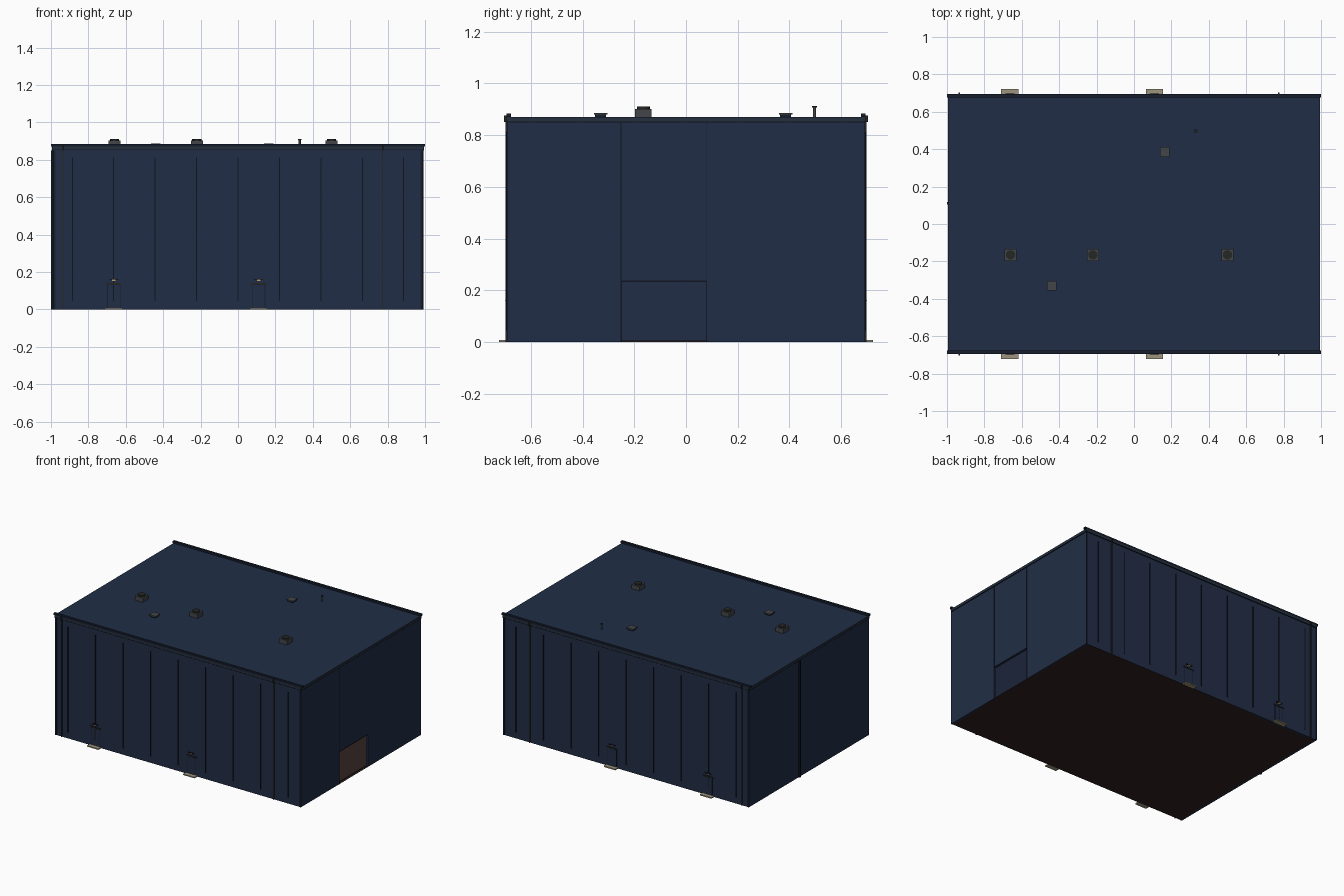
import bpy
import bmesh
from mathutils import Matrix

cube = bpy.data.objects.get("Cube")
if cube:
    bpy.data.objects.remove(cube, do_unlink=True)


def material(name, r, g, b):
    m = bpy.data.materials.new(name)
    m.use_nodes = True
    m.diffuse_color = (r, g, b, 1)
    m.node_tree.nodes["Principled BSDF"].inputs["Base Color"].default_value = (r, g, b, 1)
    return m


BLUE = material("navy cladding", 0.0155, 0.0265, 0.061)
DARK = material("dark navy trim", 0.008, 0.013, 0.026)
SEAM = material("black seam", 0.005, 0.007, 0.011)
SLATE = material("slate fascia", 0.017, 0.028, 0.047)
PIPE = material("dark olive pipe", 0.018, 0.02, 0.018)
FLOOR = material("brown floor", 0.028, 0.017, 0.014)
GREY = material("roof unit grey", 0.055, 0.06, 0.065)
TAN = material("tan concrete", 0.34, 0.3, 0.21)
LAMP = material("lamp yellow", 0.5, 0.36, 0.13)


def boxes(name, mat, spans):
    """One object made of boxes, each given as (x0, x1, y0, y1, z0, z1)."""
    bm = bmesh.new()
    for x0, x1, y0, y1, z0, z1 in spans:
        centre = Matrix.Translation(((x0 + x1) / 2, (y0 + y1) / 2, (z0 + z1) / 2))
        size = Matrix.Diagonal((abs(x1 - x0), abs(y1 - y0), abs(z1 - z0), 1))
        bmesh.ops.create_cube(bm, size=1, matrix=centre @ size)
    mesh = bpy.data.meshes.new(name)
    bm.to_mesh(mesh)
    bm.free()
    mesh.materials.append(mat)
    ob = bpy.data.objects.new(name, mesh)
    bpy.context.collection.objects.link(ob)
    return ob


def cylinder(name, mat, x, y, z0, z1, radius):
    bpy.ops.mesh.primitive_cylinder_add(vertices=16, radius=radius, depth=z1 - z0,
                                        location=(x, y, (z0 + z1) / 2))
    ob = bpy.context.object
    ob.name = name
    ob.data.materials.append(mat)
    bpy.ops.object.shade_smooth_by_angle()


X, Y, ROOF, T = 0.99, 0.69, 0.87, 0.015     # half length, half width, roof height, wall
GATE0, GATE1, GATE_TOP = -0.25, 0.08, 0.235

# Hollow shell with an open gateway in the +x end
boxes("floor", FLOOR, [(-X + T, X - T, -Y + T, Y - T, 0, 0.006)])
boxes("roof", BLUE, [(-X, X, -Y, Y, ROOF - T, ROOF)])
boxes("left_end_wall", BLUE, [
    (X - T, X, -Y, GATE0, 0, ROOF - T),
    (X - T, X, GATE1, Y, 0, ROOF - T),
    (X - T, X, GATE0, GATE1, GATE_TOP, ROOF - T)])
boxes("right_end_wall", BLUE, [(-X, -X + T, -Y, Y, 0, ROOF - T)])
boxes("underside", FLOOR, [(-X, X, -Y, Y, 0, 0.001)])

# Gateway trim and end-wall joints
boxes("gateway_trim", SEAM, [
    (X, X + 0.002, GATE0, GATE1, GATE_TOP, GATE_TOP + 0.003),
    (X, X + 0.002, GATE0 - 0.003, GATE0, 0, ROOF - 0.02)])
boxes("gateway_joint", DARK, [(X, X + 0.001, GATE1, GATE1 + 0.002, 0, ROOF - 0.02)])
boxes("right_end_pipe", SEAM, [(-X - 0.009, -X, 0.105, 0.118, 0, ROOF - 0.02)])

# Fascia band round the eaves
for s in (-1, 1):
    boxes("end_fascia", SLATE, [(s * X, s * (X + 0.004), -Y, Y, 0.852, ROOF)])
    boxes("end_fascia_edge", SEAM, [(s * X, s * (X + 0.005), -Y, Y, 0.849, 0.852)])

# Both long sides
for s, side in ((-1, "front"), (1, "back")):
    w = s * Y

    def plate(name, mat, x0, x1, z0, z1, depth):
        return boxes(side + name, mat, [(x0, x1, w, w + s * depth, z0, z1)])

    boxes(side + "_wall", BLUE, [(-X, X, w - s * T, w, 0, ROOF - T)])
    plate("_fascia", SLATE, -X, X, 0.855, ROOF, 0.004)
    plate("_fascia_edge", SEAM, -X, X, 0.851, 0.855, 0.005)
    boxes(side + "_parapet", DARK, [(-1, 1, w - s * 0.013, w + s * 0.004, ROOF, 0.884)])

    # Evenly spaced panel joints
    for i in range(-4, 5):
        x = i * 0.2215
        plate("_panel_joint", SEAM, x - 0.0025, x + 0.0025, 0.045, 0.812, 0.005)

    # Corner trims and downpipes with offset heads
    for c in (-1, 1):
        plate("_corner_trim", DARK, c * 0.976, c * X, 0, 0.85, 0.002)
    for x in (-0.935, 0.773):
        boxes(side + "_downpipe", PIPE, [
            (x - 0.003, x + 0.003, w, w + s * 0.007, 0, 0.85),
            (x - 0.004, x + 0.004, w, w + s * 0.013, 0.85, 0.876)])

    # Personnel doors with lintel, lamp and step
    for x in (-0.664, 0.11):
        plate("_door", BLUE, x - 0.032, x + 0.032, 0.008, 0.13, 0.003)
        plate("_door_frame", DARK, x - 0.036, x + 0.036, 0.008, 0.134, 0.002)
        plate("_door_lintel", PIPE, x - 0.042, x + 0.042, 0.134, 0.141, 0.006)
        plate("_door_lamp", LAMP, x - 0.009, x + 0.009, 0.153, 0.16, 0.008)
        plate("_door_lamp_cap", SEAM, x - 0.024, x + 0.024, 0.16, 0.163, 0.009)
        plate("_door_step", TAN, x - 0.046, x + 0.046, 0, 0.008, 0.033)

# Roof fans: body with a raised round cowl
for x in (-0.66, -0.22, 0.5):
    y = -0.165
    h = 0.032
    boxes("roof_fan_body", GREY, [(x - h, x + h, y - h, y + h, ROOF, 0.902)])
    cylinder("roof_fan_cowl", PIPE, x, y, 0.902, 0.91, 0.025)

# Low roof hatches
for x, y in ((0.165, 0.385), (-0.44, -0.33)):
    boxes("roof_hatch_curb", DARK, [(x - 0.021, x + 0.021, y - 0.021, y + 0.021, ROOF, 0.88)])
    boxes("roof_hatch_lid", GREY, [(x - 0.026, x + 0.026, y - 0.026, y + 0.026, 0.88, 0.886)])

# Vent pipe
cylinder("vent_pipe", GREY, 0.33, 0.497, ROOF, 0.906, 0.006)
cylinder("vent_cap", PIPE, 0.33, 0.497, 0.906, 0.912, 0.009)
